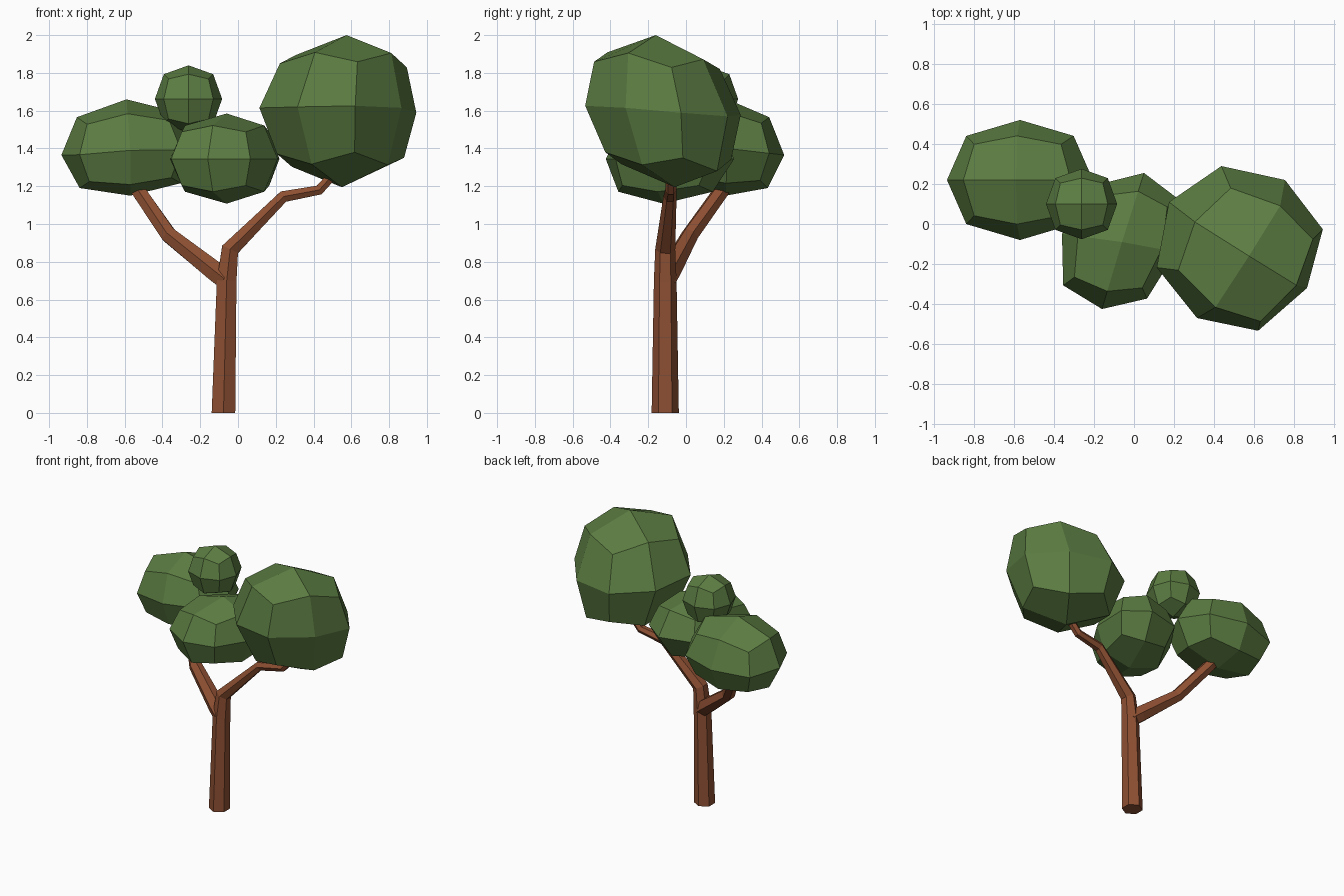
import bpy, bmesh, math
from mathutils import Vector

if "Cube" in bpy.data.objects:
    bpy.data.objects.remove(bpy.data.objects["Cube"])


def material(name, rgb):
    m = bpy.data.materials.new(name)
    m.diffuse_color = (*rgb, 1)
    m.use_nodes = True
    m.node_tree.nodes["Principled BSDF"].inputs["Base Color"].default_value = m.diffuse_color
    return m


bark = material("bark", (0.27, 0.08, 0.032))
leaf = material("leaf", (0.107, 0.205, 0.055))


def finish(bm, name, mat):
    bmesh.ops.recalc_face_normals(bm, faces=bm.faces)
    me = bpy.data.meshes.new(name)
    bm.to_mesh(me)
    bm.free()
    me.materials.append(mat)
    ob = bpy.data.objects.new(name, me)
    bpy.context.collection.objects.link(ob)
    return ob


def limb(name, path, sides=6):
    """Tapered hexagonal tube through (x, y, z, radius) points."""
    pts = [Vector(p[:3]) for p in path]
    bm = bmesh.new()
    rings = []
    for i, p in enumerate(pts):
        dirs = []
        if i > 0:
            dirs.append((p - pts[i - 1]).normalized())
        if i < len(pts) - 1:
            dirs.append((pts[i + 1] - p).normalized())
        t = sum(dirs, Vector()).normalized()
        if p.z == 0:
            t = Vector((0, 0, 1))  # flat base on the ground
        u = Vector((0, 1, 0))
        u = (u - t * u.dot(t)).normalized()
        v = t.cross(u)
        r = path[i][3]
        ring = []
        for k in range(sides):
            a = 2 * math.pi * k / sides
            ring.append(bm.verts.new(p + r * (u * math.cos(a) + v * math.sin(a))))
        rings.append(ring)
    for a, b in zip(rings, rings[1:]):
        for k in range(sides):
            j = (k + 1) % sides
            bm.faces.new((a[k], a[j], b[j], b[k]))
    bm.faces.new(rings[0])
    bm.faces.new(rings[-1])
    return finish(bm, name, bark)


def clump(name, center, axes):
    """Rounded cube of 24 quads; axes = offsets of the -x,+x,-y,+y,-z,+z poles."""
    bm = bmesh.new()
    bmesh.ops.create_cube(bm, size=2)
    bmesh.ops.subdivide_edges(bm, edges=bm.edges[:], cuts=1, use_grid_fill=True)
    roundness = {1: 1.0, 2: 0.735, 3: 0.595}  # face, edge and corner points
    for v in bm.verts:
        c = [round(x) for x in v.co]
        off = Vector()
        for i in range(3):
            if c[i]:
                off += Vector(axes[2 * i + (c[i] > 0)])
        v.co = Vector(center) + off * roundness[sum(map(abs, c))]
    return finish(bm, name, leaf)


# Trunk bending into the right branch
limb("trunk", [(-0.077, -0.11, 0, 0.072), (-0.06, -0.11, 0.70, 0.06),
               (-0.042, -0.11, 0.865, 0.053), (0.24, -0.085, 1.145, 0.035),
               (0.43, -0.08, 1.18, 0.03), (0.52, -0.08, 1.28, 0.028)])
# Left branch
limb("left_branch", [(-0.06, -0.11, 0.70, 0.058), (-0.12, -0.085, 0.748, 0.06),
                     (-0.365, 0.02, 0.94, 0.047), (-0.52, 0.18, 1.165, 0.043),
                     (-0.56, 0.22, 1.23, 0.04)])

# Foliage clumps
clump("left_foliage", (-0.57, 0.22, 1.40),
      [(-0.365, 0, -0.035), (0.365, 0, 0), (0, -0.30, -0.01),
       (0, 0.30, -0.035), (0, -0.01, -0.25), (-0.02, 0, 0.26)])
clump("small_foliage", (-0.262, 0.10, 1.662),
      [(-0.178, 0, 0), (0.178, 0, 0), (0, -0.176, 0),
       (0, 0.176, 0), (0, 0, -0.178), (0, 0, 0.178)])
clump("middle_foliage", (-0.06, -0.09, 1.345),
      [(-0.30, 0.04, 0), (0.27, -0.05, 0), (-0.10, -0.335, 0),
       (0.11, 0.345, 0), (0, -0.03, -0.237), (0, 0, 0.24)])
clump("right_foliage", (0.525, -0.10, 1.60),
      [(-0.21, -0.37, 0.02), (0.23, 0.32, -0.03), (0.34, -0.22, 0.015),
       (-0.35, 0.21, 0), (0.025, 0.04, -0.405), (0.05, -0.06, 0.40)])
